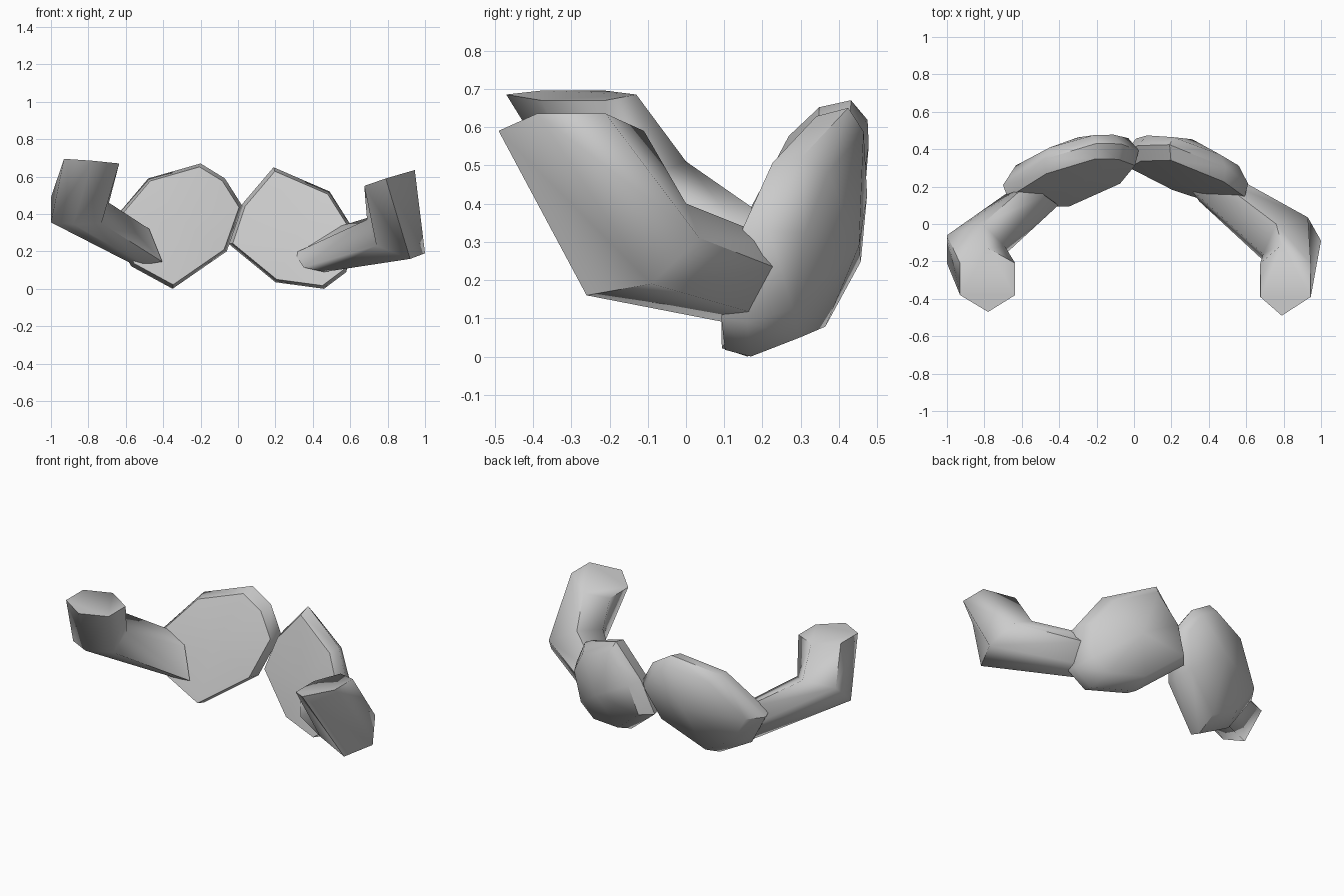
import bpy, bmesh, math

if "Cube" in bpy.data.objects:
    bpy.data.objects.remove(bpy.data.objects["Cube"])


def finish(name, bm, angle):
    bmesh.ops.recalc_face_normals(bm, faces=bm.faces)
    me = bpy.data.meshes.new(name)
    bm.to_mesh(me)
    bm.free()
    ob = bpy.data.objects.new(name, me)
    bpy.context.collection.objects.link(ob)
    bpy.context.view_layer.objects.active = ob
    ob.select_set(True)
    bpy.ops.object.shade_smooth_by_angle(angle=math.radians(angle))
    ob.select_set(False)


def bridge(bm, a, b):
    n = len(a)
    for i in range(n):
        j = (i + 1) % n
        bm.faces.new((a[i], a[j], b[j], b[i]))


def pad(name, outline, plane, depth, slope):
    """Domed eight-sided pad: gently bowed tilted front, rim, swollen back."""
    bm = bmesh.new()
    cx = sum(p[0] for p in outline) / 8
    cz = sum(p[1] for p in outline) / 8

    def point(x, z, d):
        a, b, c = plane
        return bm.verts.new((x, a + b * x + c * z + d, z))

    def ring(s, off):
        out = []
        for x, z in outline:
            x, z = cx + (x - cx) * s, cz + (z - cz) * s
            out.append(point(x, z, off(z)))
        return out

    front = ring(0.94, lambda z: 0)
    rim = ring(1.0, lambda z: 0.075)
    back = ring(0.83, lambda z: depth + slope * z)
    bridge(bm, front, rim)
    bridge(bm, rim, back)
    # Each cap is four quads around a centre point
    for loop, d in ((front, -0.025), (back, depth + slope * cz + 0.075)):
        c = point(cx, cz, d)
        for i in range(0, 8, 2):
            bm.faces.new((c, loop[i], loop[i + 1], loop[(i + 2) % 8]))
    finish(name, bm, 50)


def tube(name, rings):
    """Bent six-sided tube through three cross-sections."""
    bm = bmesh.new()
    loops = [[bm.verts.new(p) for p in r] for r in rings]
    for a, b in zip(loops, loops[1:]):
        bridge(bm, a, b)
    bm.faces.new(loops[0])
    bm.faces.new(loops[-1])
    finish(name, bm, 65)


# Back pads
pad("right_pad",
    [(0.19, 0.65), (0.49, 0.52), (0.61, 0.33), (0.58, 0.09),
     (0.46, 0.0), (0.20, 0.035), (-0.05, 0.24), (0.02, 0.45)],
    (0.228, -0.29, 0.271), 0.185, -0.08)
pad("left_pad",
    [(-0.20, 0.67), (-0.48, 0.59), (-0.70, 0.33), (-0.57, 0.12),
     (-0.35, 0.0), (-0.06, 0.20), (0.025, 0.44), (-0.07, 0.59)],
    (0.155, 0.20, 0.36), 0.19, -0.08)

# Bent arms: flat tip, elbow, end sunk in the pad
tube("right_arm", [
    [(0.79, -0.49, 0.59), (0.945, -0.39, 0.635), (0.945, -0.21, 0.635),
     (0.79, -0.11, 0.59), (0.675, -0.21, 0.55), (0.675, -0.39, 0.55)],
    [(0.92, -0.26, 0.16), (1.0, -0.09, 0.19), (0.93, 0.035, 0.31),
     (0.76, 0.0, 0.40), (0.69, -0.16, 0.37), (0.74, -0.24, 0.23)],
    [(0.46, 0.10, 0.09), (0.54, 0.19, 0.11), (0.56, 0.24, 0.23),
     (0.43, 0.25, 0.30), (0.30, 0.19, 0.19), (0.35, 0.12, 0.115)]])
tube("left_arm", [
    [(-0.78, -0.47, 0.685), (-0.93, -0.38, 0.695), (-0.93, -0.21, 0.695),
     (-0.78, -0.13, 0.685), (-0.635, -0.21, 0.67), (-0.635, -0.38, 0.67)],
    [(-0.88, -0.26, 0.345), (-1.0, -0.21, 0.355), (-1.0, -0.06, 0.49),
     (-0.81, 0.0, 0.51), (-0.69, -0.12, 0.46), (-0.73, -0.20, 0.35)],
    [(-0.50, 0.11, 0.13), (-0.58, 0.15, 0.14), (-0.63, 0.20, 0.27),
     (-0.55, 0.23, 0.35), (-0.475, 0.15, 0.32), (-0.405, 0.10, 0.145)]])
